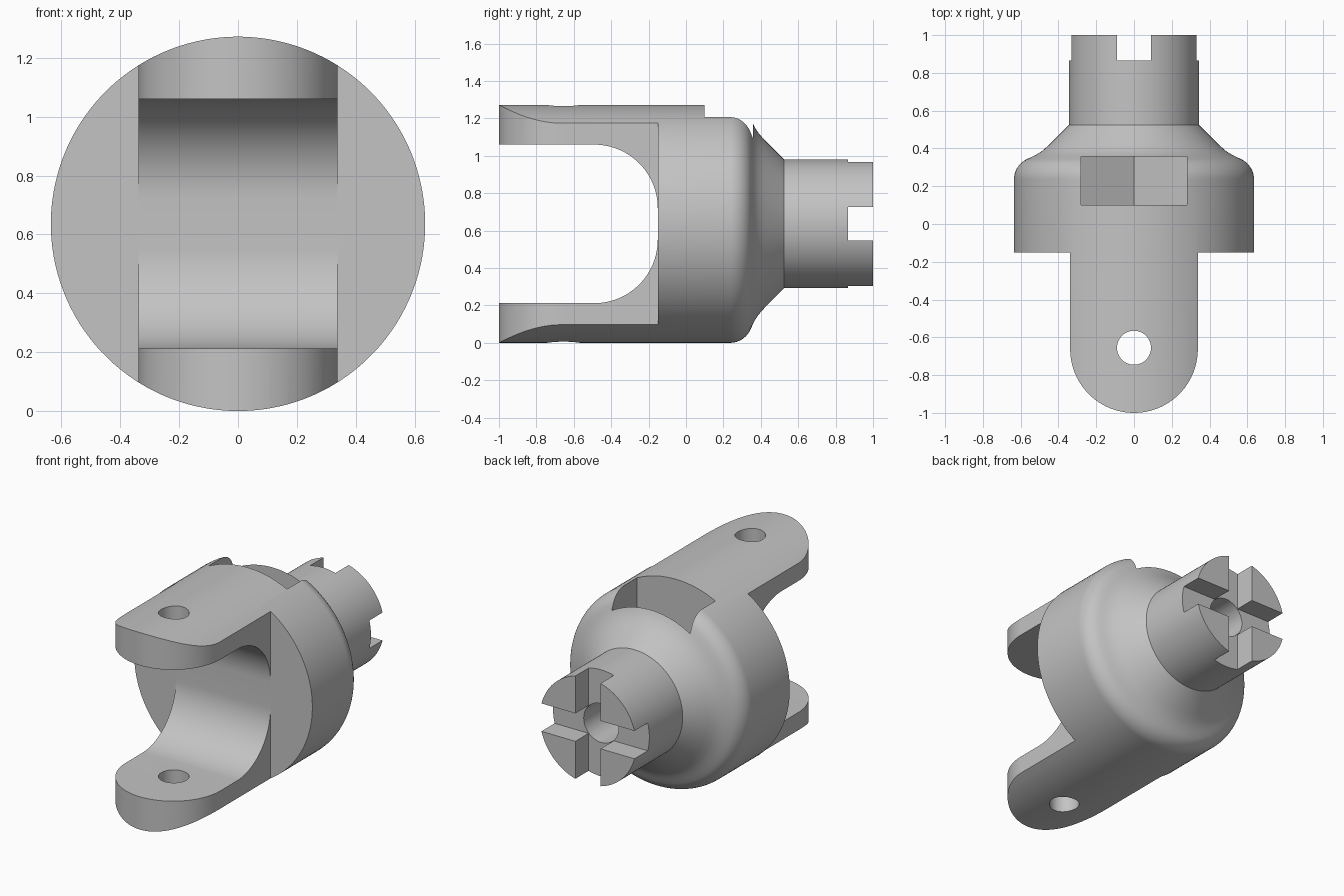
import bpy, bmesh, math
from mathutils import Vector

if "Cube" in bpy.data.objects:
    bpy.data.objects.remove(bpy.data.objects["Cube"])

R = 0.636         # body radius
AXIS = R          # height of the shaft axis
ARM = 0.338       # half width of the fork arms

steel = bpy.data.materials.new("grey_steel")
steel.use_nodes = True
colour = (0.55, 0.55, 0.55, 1)
steel.diffuse_color = colour
steel.node_tree.nodes["Principled BSDF"].inputs["Base Color"].default_value = colour


def finish(bm, name):
    bmesh.ops.recalc_face_normals(bm, faces=bm.faces)
    mesh = bpy.data.meshes.new(name)
    bm.to_mesh(mesh)
    bm.free()
    ob = bpy.data.objects.new(name, mesh)
    bpy.context.collection.objects.link(ob)
    mesh.materials.append(steel)
    return ob


def lathe(name, profile, steps=128):
    """Revolve (y, radius) points around the shaft axis, capping both ends."""
    bm = bmesh.new()
    rings = []
    for y, r in profile:
        angles = [math.tau * (i + 0.5) / steps for i in range(steps)]
        rings.append([bm.verts.new((r * math.sin(a), y, AXIS + r * math.cos(a)))
                      for a in angles])
    for a, b in zip(rings, rings[1:]):
        for i in range(steps):
            j = (i + 1) % steps
            bm.faces.new((a[i], a[j], b[j], b[i]))
    bm.faces.new(rings[0])
    bm.faces.new(rings[-1])
    return finish(bm, name)


def prism(name, points, direction):
    """Sweep a closed loop of 3D points along a vector, capping both ends."""
    bm = bmesh.new()
    near = [bm.verts.new(p) for p in points]
    far = [bm.verts.new(Vector(p) + Vector(direction)) for p in points]
    for i in range(len(near)):
        bm.faces.new((near[i - 1], near[i], far[i], far[i - 1]))
    bm.faces.new(near)
    bm.faces.new(far)
    return finish(bm, name)


def arc(cx, cy, r, a0, a1, n=24):
    angles = [math.radians(a0 + (a1 - a0) * i / n) for i in range(n + 1)]
    return [(cx + r * math.cos(a), cy + r * math.sin(a)) for a in angles]


def cut(target, cutter):
    mod = target.modifiers.new(cutter.name, "BOOLEAN")
    mod.operation = "DIFFERENCE"
    mod.solver = "EXACT"
    mod.object = cutter
    bpy.context.view_layer.objects.active = target
    bpy.ops.object.modifier_apply(modifier=mod.name)
    bpy.data.objects.remove(cutter)
    # Weld slivers so that the next cut meets a closed surface
    bm = bmesh.new()
    bm.from_mesh(target.data)
    bmesh.ops.remove_doubles(bm, verts=bm.verts, dist=1e-5)
    bm.to_mesh(target.data)
    bm.free()


# Turned blank: cylinder, rounded shoulder, cone and shaft
shoulder = arc(0.235, R - 0.12, 0.12, 90, 27, 10)
fillet = [(0.355, 0.543), (0.368, 0.516), (0.388, 0.485), (0.42, 0.449)]
yoke = lathe("fork_yoke", [(-1, R)] + shoulder + fillet
             + [(0.525, 0.344), (1, 0.344)])

# Crossed slots in the shaft end
s, wide = 0.09, 0.5
for name, a, b in (("upright_slot", s, wide), ("level_slot", wide, s)):
    loop = [(-a, -b), (a, -b), (a, b), (-a, b)]
    cut(yoke, prism(name, [(x, 0.865, AXIS + z) for x, z in loop], (0, 0.3, 0)))

# Nut pocket, open at the top with a V-shaped floor
w = 0.28
low = w / math.sqrt(3)
pocket = [(-w, 1), (-w, -low), (0, -2 * low), (w, -low), (w, 1)]
cut(yoke, prism("nut_pocket", [(x, 0.1, AXIS + z) for x, z in pocket], (0, 0.258, 0)))

# Bore from the shaft end into the pocket
bore = arc(0, AXIS, 0.125, 0, 360, 48)[:-1]
cut(yoke, prism("shaft_bore", [(x, 0.3, z) for x, z in bore], (0, 1, 0)))

# Trim the sides and round the ends of the arms
tip = arc(0, ARM - 1, ARM, 0, -180, 48)
outline = ([(1, -0.15), (ARM, -0.15)] + tip
           + [(-ARM, -0.15), (-1, -0.15), (-1, -1.2), (1, -1.2)])
cut(yoke, prism("arm_trim", [(x, y, -0.2) for x, y in outline], (0, 0, 2)))

# Rounded opening between the arms
half, rad, end = 0.424, 0.34, -0.151
mouth = ([(-1.2, AXIS - half)] + arc(end - rad, AXIS - half + rad, rad, -90, 0)
         + arc(end - rad, AXIS + half - rad, rad, 0, 90) + [(-1.2, AXIS + half)])
cut(yoke, prism("fork_opening", [(-0.8, y, z) for y, z in mouth], (1.6, 0, 0)))

# Pin hole through both arms
pin = arc(0, -0.655, 0.09, 0, 360, 48)[:-1]
cut(yoke, prism("pin_hole", [(x, y, -0.2) for x, y in pin], (0, 0, 2)))

# Smooth shading with crisp machined edges
bpy.ops.object.select_all(action="DESELECT")
yoke.select_set(True)
bpy.context.view_layer.objects.active = yoke
bpy.ops.object.shade_smooth_by_angle(angle=math.radians(25))
